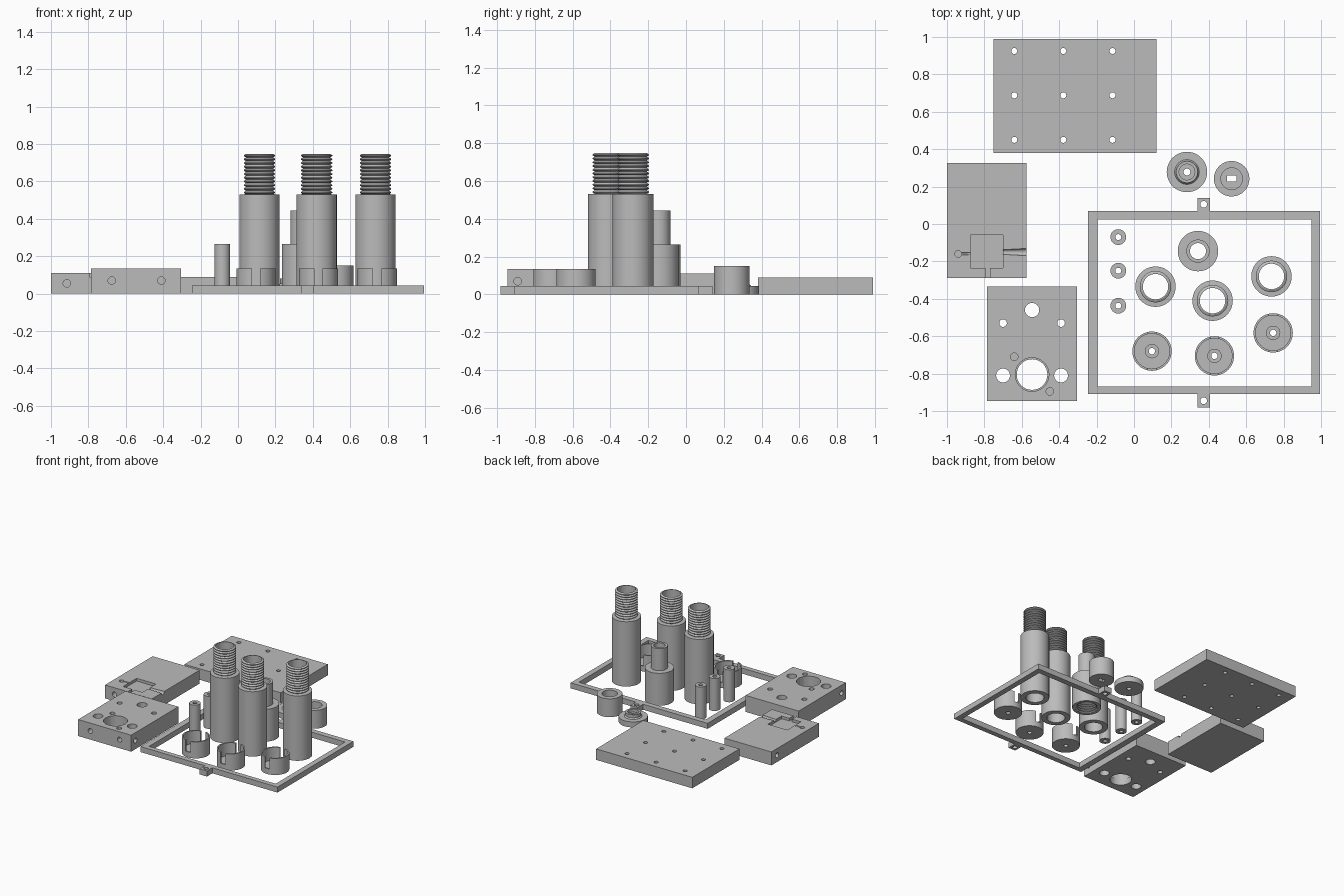
import bpy, bmesh, math
from mathutils import Matrix, Vector

if "Cube" in bpy.data.objects:
    bpy.data.objects.remove(bpy.data.objects["Cube"])

grey = bpy.data.materials.new("grey plastic")
grey.diffuse_color = (0.5, 0.5, 0.5, 1)
grey.use_nodes = True
grey.node_tree.nodes["Principled BSDF"].inputs["Base Color"].default_value = grey.diffuse_color


def to_object(name, bm):
    bmesh.ops.recalc_face_normals(bm, faces=bm.faces)
    mesh = bpy.data.meshes.new(name)
    bm.to_mesh(mesh)
    bm.free()
    mesh.materials.append(grey)
    ob = bpy.data.objects.new(name, mesh)
    bpy.context.collection.objects.link(ob)
    return ob


def finish(ob):
    bpy.ops.object.select_all(action='DESELECT')
    ob.select_set(True)
    bpy.context.view_layer.objects.active = ob
    for mod in list(ob.modifiers):
        bpy.ops.object.modifier_apply(modifier=mod.name)
    bpy.ops.object.shade_smooth_by_angle(angle=math.radians(30))


def add_box(bm, x0, x1, y0, y1, z0, z1):
    m = Matrix.Translation(((x0 + x1) / 2, (y0 + y1) / 2, (z0 + z1) / 2))
    bmesh.ops.create_cube(bm, size=1, matrix=m @ Matrix.Diagonal((x1 - x0, y1 - y0, z1 - z0, 1)))


def add_rod(bm, a, b, r, r2=None):
    a, b = Vector(a), Vector(b)
    rot = Vector((0, 0, 1)).rotation_difference(b - a).to_matrix().to_4x4()
    bmesh.ops.create_cone(bm, cap_ends=True, segments=32, radius1=r, radius2=r if r2 is None else r2,
                          depth=(b - a).length, matrix=Matrix.Translation((a + b) / 2) @ rot)


def cut(ob, *shapes):
    """Subtract each shape, given as (kind, arguments...)."""
    for kind, *args in shapes:
        bm = bmesh.new()
        kind(bm, *args)
        cutter = to_object("cutter", bm)
        cutter.hide_render = True
        mod = ob.modifiers.new("cut", 'BOOLEAN')
        mod.operation, mod.solver, mod.object = 'DIFFERENCE', 'EXACT', cutter
        finish(ob)
        bpy.data.objects.remove(cutter)


def box(name, *size):
    bm = bmesh.new()
    add_box(bm, *size)
    return to_object(name, bm)


def hole(x, y, r, z0=-0.1, z1=0.3):
    return (add_rod, (x, y, z0), (x, y, z1), r)


def lathe(name, x, y, profile, steps=48):
    """Spin a closed (radius, height) outline into a ring-shaped solid."""
    bm = bmesh.new()
    rings = []
    for i in range(steps):
        a = 2 * math.pi * i / steps
        rings.append([bm.verts.new((x + r * math.cos(a), y + r * math.sin(a), z)) for r, z in profile])
    n = len(profile)
    for i in range(steps):
        p, q = rings[i], rings[(i + 1) % steps]
        for j in range(n):
            k = (j + 1) % n
            bm.faces.new((p[j], q[j], q[k], p[k]))
    return to_object(name, bm)


def thread(r_root, r_crest, z0, z1, turns):
    pitch = (z1 - z0) / turns
    pts = []
    for i in range(turns):
        z = z0 + i * pitch
        pts += [(r_root, z + 0.1 * pitch), (r_crest, z + 0.45 * pitch), (r_crest, z + 0.65 * pitch)]
    return pts + [(r_root, z1)]


# Drilled base plate
plate = box("drilled_plate", -0.75, 0.12, 0.38, 0.99, 0, 0.09)
cut(plate, *[hole(x, y, 0.016) for x in (-0.64, -0.378, -0.115) for y in (0.45, 0.688, 0.925)])

# Plate with a square pocket, wire channels and side holes
pocket = box("pocket_plate", -1, -0.575, -0.29, 0.325, 0, 0.11)
cut(pocket,
    (add_box, -0.875, -0.70, -0.235, -0.06, 0.088, 0.2),
    (add_box, -0.795, -0.77, -0.4, -0.23, 0.088, 0.2),
    (add_rod, (-0.71, -0.15, 0.11), (-0.56, -0.15, 0.11), 0.012, 0.02),
    (add_rod, (-0.94, -0.16, 0.11), (-0.87, -0.158, 0.11), 0.006),
    hole(-0.94, -0.16, 0.018, 0.05),
    (add_rod, (-0.915, -0.4, 0.055), (-0.915, -0.2, 0.055), 0.02),
    (add_rod, (-1.1, 0.25, 0.055), (-0.9, 0.25, 0.055), 0.02))

# Thick mounting block
block = box("mounting_block", -0.785, -0.305, -0.945, -0.335, 0, 0.135)
cut(block,
    hole(-0.545, -0.805, 0.082), hole(-0.545, -0.805, 0.09, 0.05),
    hole(-0.545, -0.46, 0.038),
    hole(-0.70, -0.53, 0.02), hole(-0.39, -0.53, 0.02),
    hole(-0.70, -0.81, 0.037), hole(-0.39, -0.81, 0.037),
    hole(-0.64, -0.71, 0.02, 0.05), hole(-0.45, -0.895, 0.02, 0.05),
    *[(add_rod, (x, -1.1, 0.07), (x, -0.87, 0.07), 0.02) for x in (-0.675, -0.41)],
    *[(add_rod, (x, -0.89, 0.07), (x + 0.1, -0.89, 0.07), 0.02) for x in (-0.835, -0.355)])

# Rectangular frame, with a drilled lug on the front and back
frame = box("frame", -0.245, 0.995, -0.91, 0.07, 0, 0.045)
cut(frame, (add_box, -0.195, 0.95, -0.87, 0.025, -1, 1))
for name, y0, y1 in (("back_lug", 0.07, 0.14), ("front_lug", -0.98, -0.91)):
    lug = box(name, 0.34, 0.405, y0, y1, 0, 0.045)
    cut(lug, hole(0.3725, (y0 + y1) / 2, 0.018))

# Tall tubes with threaded necks
for x, y in ((0.115, -0.335), (0.42, -0.41), (0.735, -0.28)):
    finish(lathe("threaded_tube", x, y, [(0.068, 0), (0.108, 0), (0.108, 0.53)]
                 + thread(0.073, 0.084, 0.53, 0.747, 11) + [(0.068, 0.747)]))

# Stepped sleeve, threaded inside its wide lower part
inner = thread(0.085, 0.074, 0.0, 0.21, 11)[::-1]
finish(lathe("stepped_sleeve", 0.342, -0.145,
             [(0.108, 0), (0.108, 0.265), (0.062, 0.265), (0.062, 0.445), (0.043, 0.445), (0.043, 0.21)]
             + inner + [(0.085, 0)]))

# Spacer pins
for y in (-0.07, -0.25, -0.437):
    finish(lathe("spacer_pin", -0.084, y, [(0.016, 0), (0.042, 0), (0.042, 0.265), (0.016, 0.265)], 32))

# Thin-walled cups, slotted front and back
for x, y in ((0.096, -0.68), (0.43, -0.705), (0.744, -0.582)):
    cup = lathe("slotted_cup", x, y, [(0.017, 0), (0.105, 0), (0.105, 0.135), (0.094, 0.135), (0.094, 0.03),
                                      (0.038, 0.03), (0.038, 0.04), (0.017, 0.04)])
    cut(cup, (add_box, x - 0.022, x + 0.022, y - 0.2, y + 0.2, 0.045, 0.3))

# Flanged cap with a raised hub
finish(lathe("flanged_cap", 0.283, 0.278, [(0.018, 0), (0.108, 0), (0.108, 0.045), (0.066, 0.045), (0.058, 0.055),
                                           (0.058, 0.08), (0.042, 0.08), (0.042, 0.055), (0.018, 0.055)]))

# Socket with an elongated keyhole in its floor
bm = bmesh.new()
add_rod(bm, (0.522, 0.242, 0), (0.522, 0.242, 0.15), 0.095)
socket = to_object("keyed_socket", bm)
cut(socket, hole(0.522, 0.242, 0.058, 0.04), (add_box, 0.497, 0.547, 0.226, 0.258, -0.1, 0.1))
